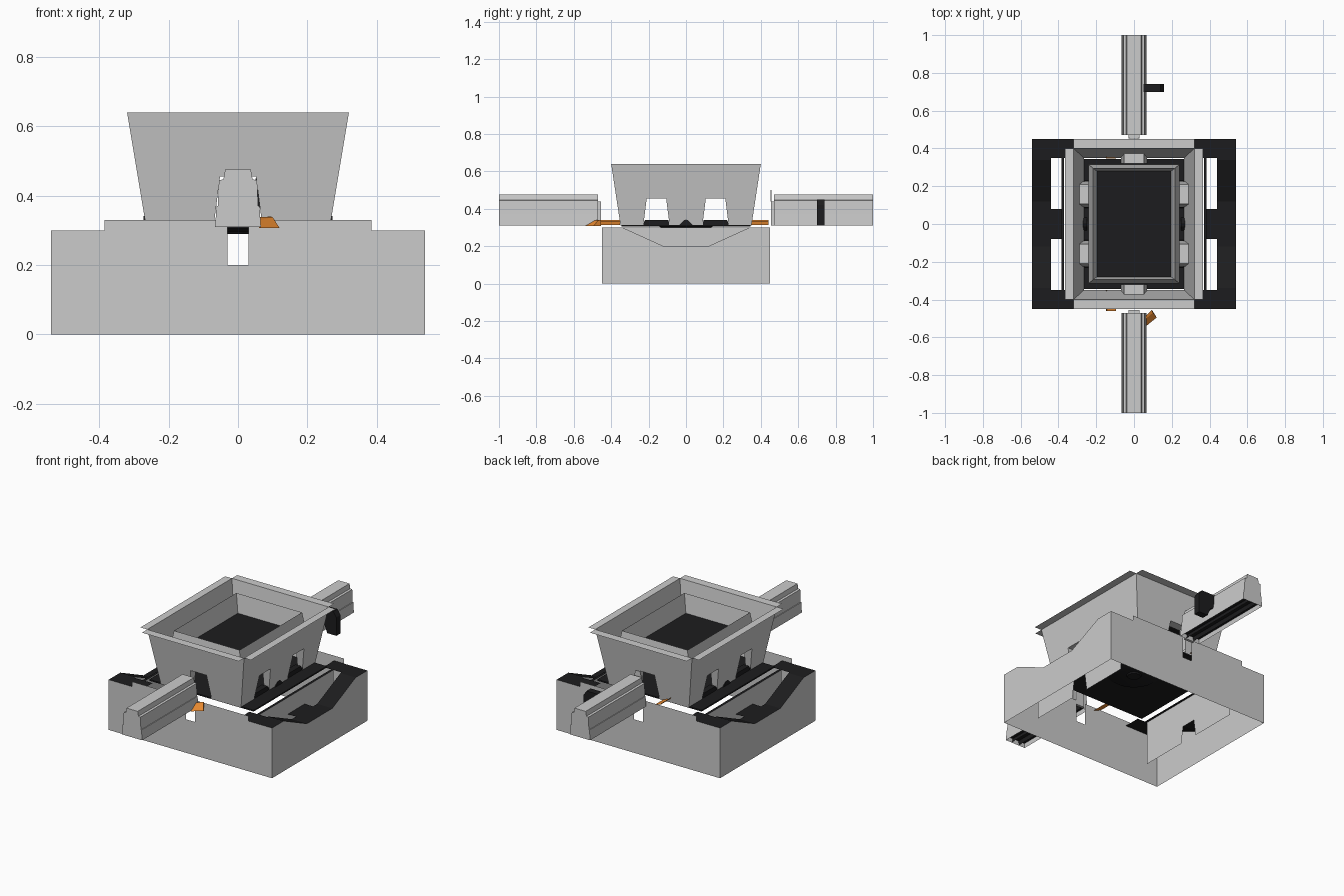
import bpy, math
from mathutils import Vector

if "Cube" in bpy.data.objects:
    bpy.data.objects.remove(bpy.data.objects["Cube"])

def material(name, col):
    m = bpy.data.materials.new(name)
    m.diffuse_color = col
    m.use_nodes = True
    m.node_tree.nodes["Principled BSDF"].inputs["Base Color"].default_value = m.diffuse_color
    return m

DARK = material("dark_panel", (0.012, 0.012, 0.013, 1))
ORANGE = material("orange_clip", (0.8, 0.25, 0.03, 1))

def sheets(name, polys, mat=None):
    """One object made of separate flat polygons."""
    verts, faces = [], []
    for p in polys:
        faces.append(list(range(len(verts), len(verts) + len(p))))
        verts += [Vector(v) for v in p]
    me = bpy.data.meshes.new(name)
    me.from_pydata(verts, [], faces)
    ob = bpy.data.objects.new(name, me)
    bpy.context.collection.objects.link(ob)
    if mat:
        me.materials.append(mat)
    return ob

def flat(x0, x1, y0, y1, z):
    return [(x0, y0, z), (x1, y0, z), (x1, y1, z), (x0, y1, z)]

def strip(path, put, a, b):
    """Quads swept along an open path from depth a to depth b."""
    return [[put(p, a), put(q, a), put(q, b), put(p, b)] for p, q in zip(path, path[1:])]

def prism(path, put, a, b):
    return strip(path + path[:1], put, a, b) + [[put(p, a) for p in reversed(path)], [put(p, b) for p in path]]

def xz(p, d): return (p[0], d, p[1])
def yz(p, d): return (d, p[0], p[1])

def turn(polys):
    return [[(-x, -y, z) for x, y, z in p] for p in polys]

def flip_x(polys):
    return [[(-x, y, z) for x, y, z in reversed(p)] for p in polys]

def frustum(x0, y0, z0, x1, y1, z1):
    c = [(-1, -1), (1, -1), (1, 1), (-1, 1)]
    return [[(a * x0, b * y0, z0), (c2 * x0, d * y0, z0), (c2 * x1, d * y1, z1), (a * x1, b * y1, z1)]
            for (a, b), (c2, d) in zip(c, c[1:] + c[:1])]

# Base shell: thin walls with a rail slot front/back and a dip on each side
end_wall = [(-.54, 0), (.54, 0), (.54, .3), (.385, .3), (.385, .33), (.03, .33), (.03, .2),
            (-.03, .2), (-.03, .33), (-.385, .33), (-.385, .3), (-.54, .3)]
dip = [(-.45, .3), (-.34, .3), (-.12, .2), (.12, .2), (.34, .3), (.45, .3)]
end = [[xz(p, -.45) for p in end_wall]]
side = [[yz(p, .54) for p in [(-.45, 0), (.45, 0)] + dip[::-1]]]
sheets("base_walls", end + turn(end) + side + turn(side))

# Base top: dipped strips, bridges and corner panels
top = strip(dip, yz, .44, .54)
top += [flat(.385, .44, -.08, .08, .2), flat(.37, .385, -.35, .35, .3)]
top += [flat(.32, .44, -.45, -.35, .3), flat(.32, .44, .35, .45, .3)]
sheets("base_top", top + flip_x(top), DARK)

# Deep inner side walls with a small cut-out in the lower edge
inner_wall = [(-.35, .04), (-.06, .04), (-.045, .14), (.045, .14), (.06, .04), (.35, .04), (.35, .3), (-.35, .3)]
inner = [[yz(p, .385) for p in inner_wall]]
sheets("inner_side_walls", inner + turn(inner))

# Deck plate and the shallow turntable below it
sheets("deck_plate", prism([(-.345, .306), (.345, .306), (.345, .314), (-.345, .314)], xz, -.345, .345), DARK)
for name, r0, r1, z, h in [("turntable", .13, .15, .303, .012), ("turntable_hub", .035, .045, .296, .012)]:
    bpy.ops.mesh.primitive_cone_add(vertices=24, radius1=r0, radius2=r1, depth=h, location=(0, 0, z))
    ob = bpy.context.object
    ob.name = name
    ob.data.materials.append(DARK)
    bpy.ops.object.shade_smooth_by_angle(angle=math.radians(35))

# Low stops and centre humps beside the hopper
stops = []
for s in (-1, 1):
    stops += prism([(s * .085, .313), (s * .23, .313), (s * .22, .34), (s * .095, .34)], yz, .225, .262)
stops += prism([(-.035, .313), (.035, .313), (.012, .338), (0, .342), (-.012, .338)], yz, .25, .272)
sheets("deck_stops", stops + flip_x(stops), DARK)

# Hopper: flared walls with arched cut-outs
def hop_x(p): return (.265 + .055 * (p[1] - .31) / .33, p[0], p[1])
def hop_y(p): return (p[0], -(.35 + .05 * (p[1] - .31) / .33), p[1])

def notch(c, w0=.068, w1=.052):
    return [(c - w0, .31), (c - w0, .33), (c - w1, .455), (c + w1, .455), (c + w0, .33), (c + w0, .31)]

side_outline = [(-.35, .31)] + notch(-.158) + notch(.158) + [(.35, .31), (.40, .64), (-.40, .64)]
end_outline = [(-.265, .31)] + notch(0) + [(.265, .31), (.32, .64), (-.32, .64)]
hop = [[hop_x(p) for p in side_outline], [hop_y(p) for p in end_outline]]
sheets("hopper_walls", hop + turn(hop))

# Flat rim flanges, open at the corners
rim = [flat(.32, .365, -.4, .4, .64), flat(-.32, .32, -.45, -.4, .64)]
sheets("hopper_rim", rim + turn(rim))

# Hoods over the cut-outs
hood = []
for c in (-.158, .158):
    path = notch(c)[1:5]
    hood += [[hop_x(p), hop_x(q), (.235, q[0], q[1]), (.235, p[0], p[1])] for p, q in zip(path, path[1:])]
path = notch(0)[1:5]
hood += [[hop_y(p), hop_y(q), (q[0], -.32, q[1]), (p[0], -.32, p[1])] for p, q in zip(path, path[1:])]
sheets("cutout_hoods", hood + turn(hood))

# Inner tray with a dark floor
sheets("inner_tray", frustum(.24, .315, .47, .217, .295, .62) + frustum(.217, .295, .62, .197, .28, .51))
sheets("tray_floor", [flat(-.197, .197, -.28, .28, .51)], DARK)

# Rails front and back: stepped hollow section with a dark channel below
half = [(.066, .31), (.062, .37), (.058, .37), (.055, .445), (.042, .447), (.037, .475)]
section = half + [(-x, z) for x, z in reversed(half)]
for name, f in (("front", lambda p: p), ("back", turn)):
    rail = strip(section, xz, -1, -.47)
    rail += [[xz(p, y) for p in section] for y in (-1, -.47)]
    sheets(name + "_rail", f(rail))
    channel = [flat(-.062, .062, -.998, -.472, .335)]
    channel += strip([(.025, .312), (.02, .335)], xz, -.998, -.472)
    channel += strip([(-.025, .312), (-.02, .335)], xz, -.998, -.472)
    sheets(name + "_rail_channel", f(channel), DARK)
    tongue = prism([(-.03, .31), (.03, .31), (.028, .44), (-.028, .44)], xz, -.47, -.455)
    sheets(name + "_rail_tongue", f(tongue))

# Thin upright tab at the back rail
sheets("back_tab", prism([(-.03, .44), (.03, .44), (.015, .5), (-.015, .5)], xz, .452, .456))

# Dark side arm on the back rail
sheets("back_arm", prism([(.05, .45), (.14, .45), (.16, .42), (.16, .31), (.10, .31), (.08, .36), (.05, .37)],
                         xz, .70, .74), DARK)

# Orange clips: two bent sheets and one angled lever
clip = [(-.148, .34), (-.144, .332), (-.095, .313)]
sheets("front_clip", strip(clip, xz, -.46, -.353), ORANGE)
sheets("back_clip", strip(clip, xz, .347, .44), ORANGE)
lever = [(.06, -.52), (.095, -.455), (.12, -.495), (.065, -.54)]
low = [(x, y, .307) for x, y in lever]
high = [(.06, -.49, .338), (.095, -.455, .34), (.10, -.47, .338), (.065, -.50, .33)]
sheets("front_lever", [low, high] + [[low[i], low[(i + 1) % 4], high[(i + 1) % 4], high[i]] for i in range(4)], ORANGE)
